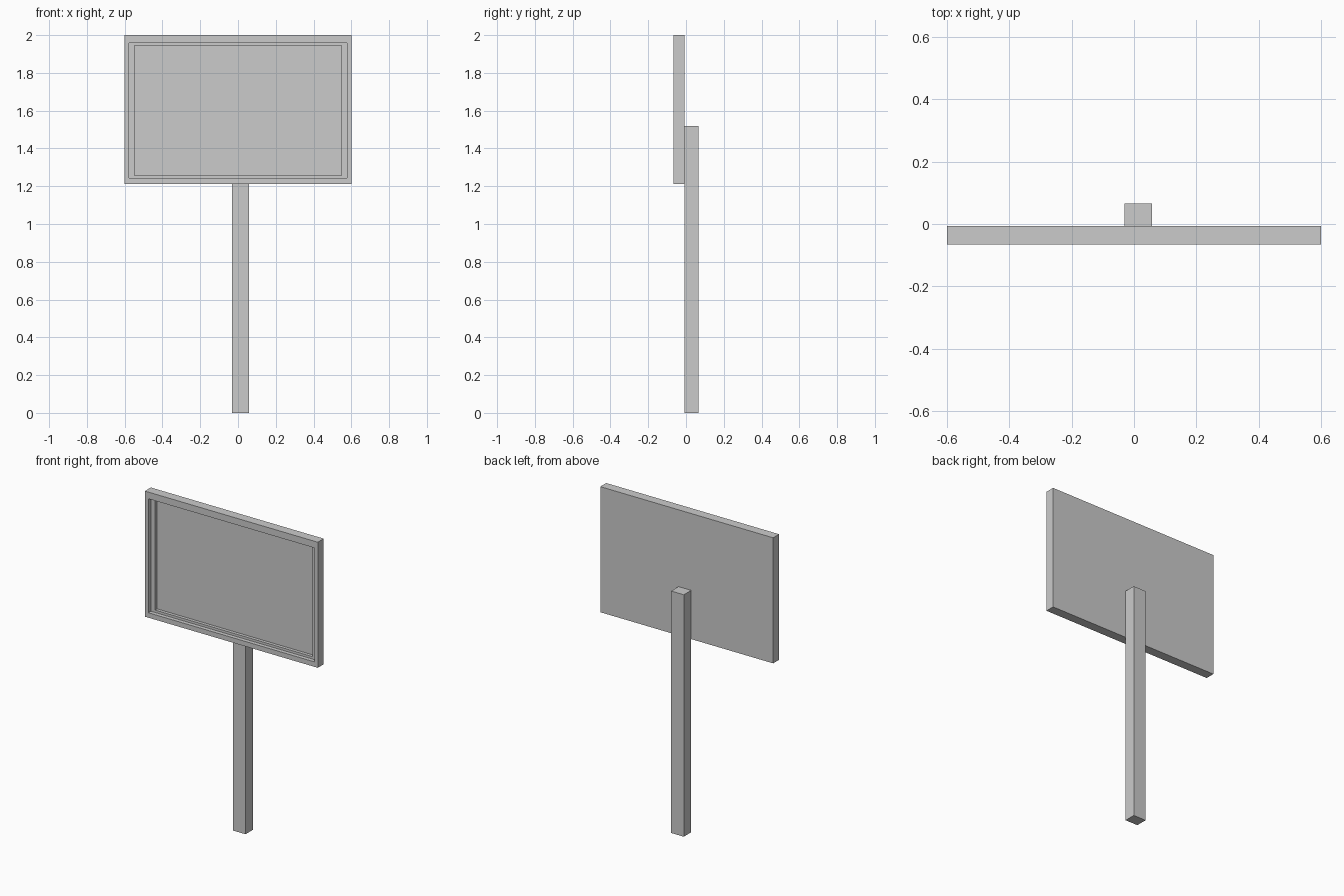
import bpy, bmesh

if "Cube" in bpy.data.objects:
    bpy.data.objects.remove(bpy.data.objects["Cube"])


def make_object(name, bm):
    bmesh.ops.recalc_face_normals(bm, faces=bm.faces)
    mesh = bpy.data.meshes.new(name)
    bm.to_mesh(mesh)
    bm.free()
    bpy.context.collection.objects.link(bpy.data.objects.new(name, mesh))


def nested_rectangles(name, rings):
    """Skin a chain of upright rectangles (x0, x1, z0, z1, y), capping both ends."""
    bm = bmesh.new()
    loops = [[bm.verts.new((x, y, z)) for x, z in
              ((x0, z0), (x1, z0), (x1, z1), (x0, z1))]
             for x0, x1, z0, z1, y in rings]
    for a, b in zip(loops, loops[1:]):
        for i in range(4):
            j = (i + 1) % 4
            bm.faces.new((a[i], a[j], b[j], b[i]))
    bm.faces.new(loops[0])
    bm.faces.new(loops[-1])
    make_object(name, bm)


BACK, FRONT = -0.007, -0.066
LEDGE, FLOOR = FRONT + 0.025, FRONT + 0.045

# Sign board: flat back, raised rim, stepped ledge, recessed panel
outer = (-0.6, 0.6, 1.212, 2.0)
rim = (-0.576, 0.576, 1.243, 1.958)
inner = (-0.547, 0.547, 1.258, 1.944)
nested_rectangles("sign_board", [
    (*outer, BACK), (*outer, FRONT),
    (*rim, FRONT), (*rim, LEDGE),
    (*inner, LEDGE), (*inner, FLOOR),
])

# Square post, slightly off centre, fixed to the back of the board
post = (-0.031, 0.057, 0.0, 1.518)
nested_rectangles("post", [(*post, BACK), (*post, 0.066)])
